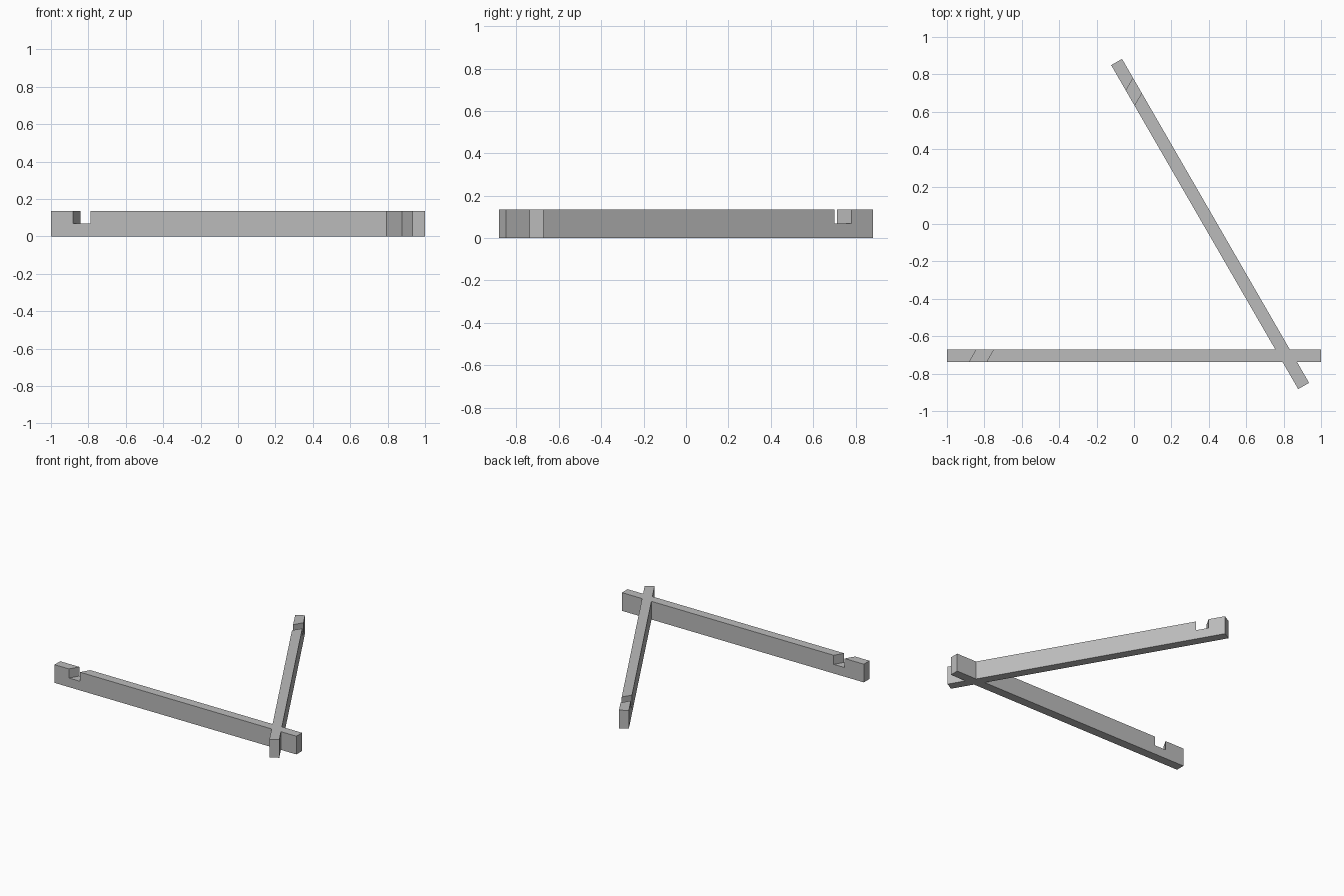
import bpy
from math import radians

cube = bpy.data.objects.get("Cube")
if cube:
    bpy.data.objects.remove(cube, do_unlink=True)

WIDTH, HEIGHT, LENGTH = 0.067, 0.136, 2.0

grey = bpy.data.materials.new("plain_grey")
grey.use_nodes = True
grey.diffuse_color = (0.5, 0.5, 0.5, 1)
grey.node_tree.nodes["Principled BSDF"].inputs["Base Color"].default_value = (0.5, 0.5, 0.5, 1)


def bar(name, centre, size, angle):
    """Box lying along its own x axis, turned about z."""
    bpy.ops.mesh.primitive_cube_add(size=1, location=centre, rotation=(0, 0, radians(angle)))
    obj = bpy.context.object
    obj.name = name
    obj.scale = size
    bpy.ops.object.transform_apply(location=False, rotation=False, scale=True)
    obj.data.materials.append(grey)
    return obj


def boolean(target, tool, operation):
    mod = target.modifiers.new(operation.lower(), 'BOOLEAN')
    mod.operation = operation
    mod.solver = 'EXACT'
    mod.object = tool
    bpy.context.view_layer.objects.active = target
    bpy.ops.object.modifier_apply(modifier=mod.name)


# Two crossing beams fused into one frame
beam_size = (LENGTH, WIDTH, HEIGHT)
frame = bar("crossed_beams", (0, -0.705, HEIGHT / 2), beam_size, 0)
slanted = bar("slanted_beam", (0.407, 0, HEIGHT / 2), beam_size, -60)
boolean(frame, slanted, 'UNION')
bpy.data.objects.remove(slanted, do_unlink=True)

# Half-height notches for a third beam, cut along its line
cutter = bar("notch_cutter", (-0.408, 0.002, HEIGHT), (LENGTH, 0.079, HEIGHT), 60)
boolean(frame, cutter, 'DIFFERENCE')
bpy.data.objects.remove(cutter, do_unlink=True)
